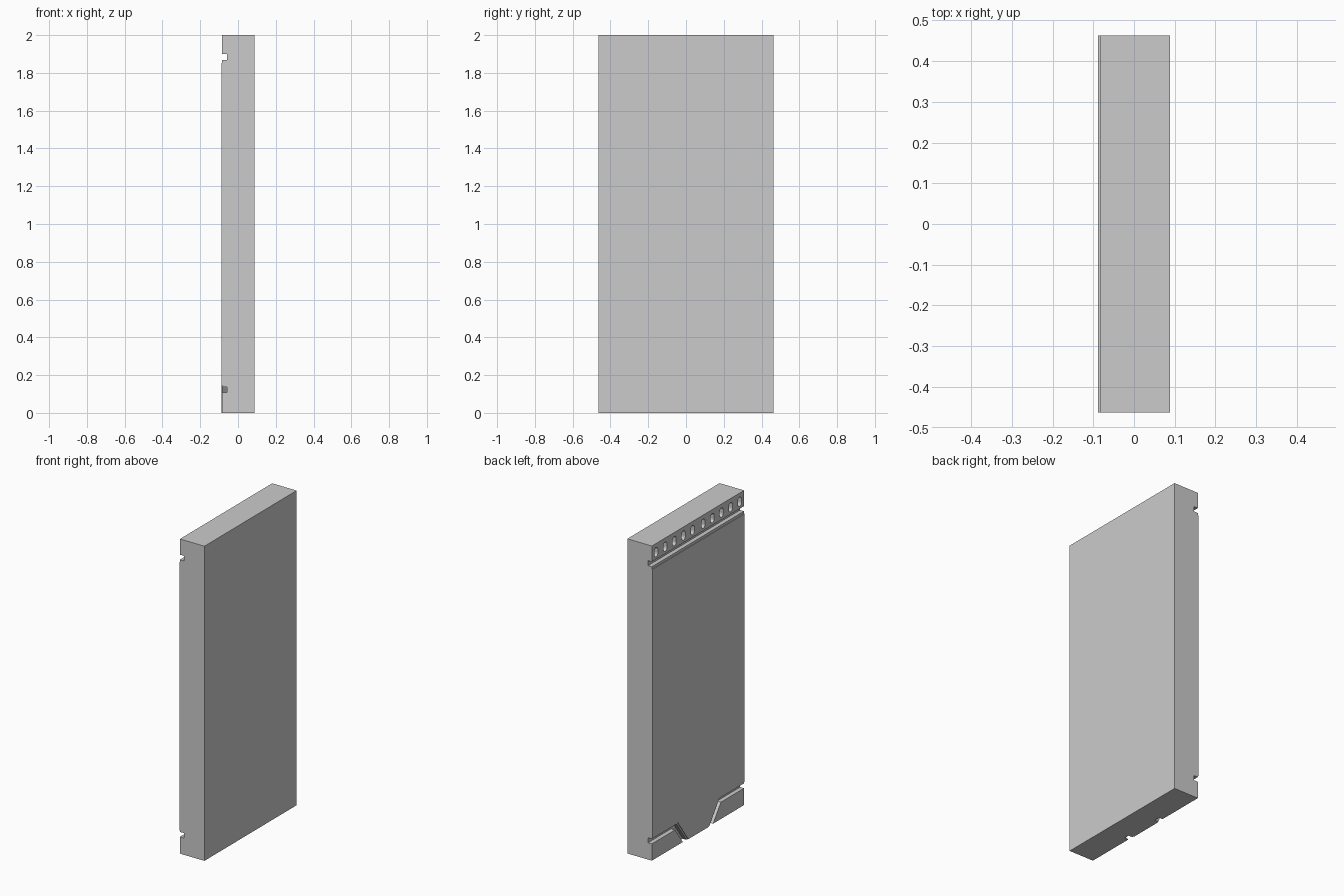
import bpy, bmesh, math

if "Cube" in bpy.data.objects:
    bpy.data.objects.remove(bpy.data.objects["Cube"])

FACE, STEP, SLOT = -0.088, -0.084, -0.057   # front plate, recessed level, groove floor
HALF_Y = 0.463


def prism(name, profile, x0, x1):
    """Extrude a (y, z) profile along x."""
    bm = bmesh.new()
    f = bm.faces.new([bm.verts.new((x0, y, z)) for y, z in profile])
    g = bmesh.ops.extrude_face_region(bm, geom=[f])
    for v in g["geom"]:
        if isinstance(v, bmesh.types.BMVert):
            v.co.x = x1
    bmesh.ops.recalc_face_normals(bm, faces=bm.faces[:])
    me = bpy.data.meshes.new(name)
    bm.to_mesh(me)
    bm.free()
    ob = bpy.data.objects.new(name, me)
    bpy.context.collection.objects.link(ob)
    return ob


def rect(y0, y1, z0, z1):
    return [(y0, z0), (y1, z0), (y1, z1), (y0, z1)]


def capsule(y, z, r, half):
    """Upright rounded slot outline."""
    pts = []
    for centre, start in ((half, 0), (-half, math.pi)):
        for i in range(7):
            a = start + math.pi * i / 6
            pts.append((y + r * math.cos(a), z + centre + r * math.sin(a)))
    return pts


# Main slab
slab = prism("panel_slab", rect(-HALF_Y, HALF_Y, 0, 2), FACE, 0.088)


def cut(profile, depth):
    c = prism("cutter", profile, -0.2, depth)
    m = slab.modifiers.new("cut", "BOOLEAN")
    m.operation, m.solver, m.object = "DIFFERENCE", "EXACT", c
    bpy.context.view_layer.objects.active = slab
    bpy.ops.object.modifier_apply(modifier=m.name)
    bpy.data.objects.remove(c)


# Recessed top strip and its groove
cut(rect(-0.6, 0.6, 1.852, 2.1), STEP)
cut(rect(-0.6, 0.6, 1.868, 1.9), SLOT)

# Row of vent holes, five each side of the middle
for i in range(5):
    for s in (-1, 1):
        cut(capsule(s * (0.053 + 0.0918 * i), 1.945, 0.018, 0.012), -0.055)

# Recessed lower corner flaps with bent grooves
flap = [(0.6, -0.1), (0.6, 0.148), (0.209, 0.148), (0.102, 0), (0.03, -0.1)]
groove = [(0.6, 0.138), (0.215, 0.138), (0.115, 0), (0.043, -0.1),
          (0.079, -0.1), (0.152, 0), (0.23, 0.107), (0.6, 0.107)]
for s in (-1, 1):
    cut([(s * y, z) for y, z in flap], STEP)
    cut([(s * y, z) for y, z in groove], SLOT)
